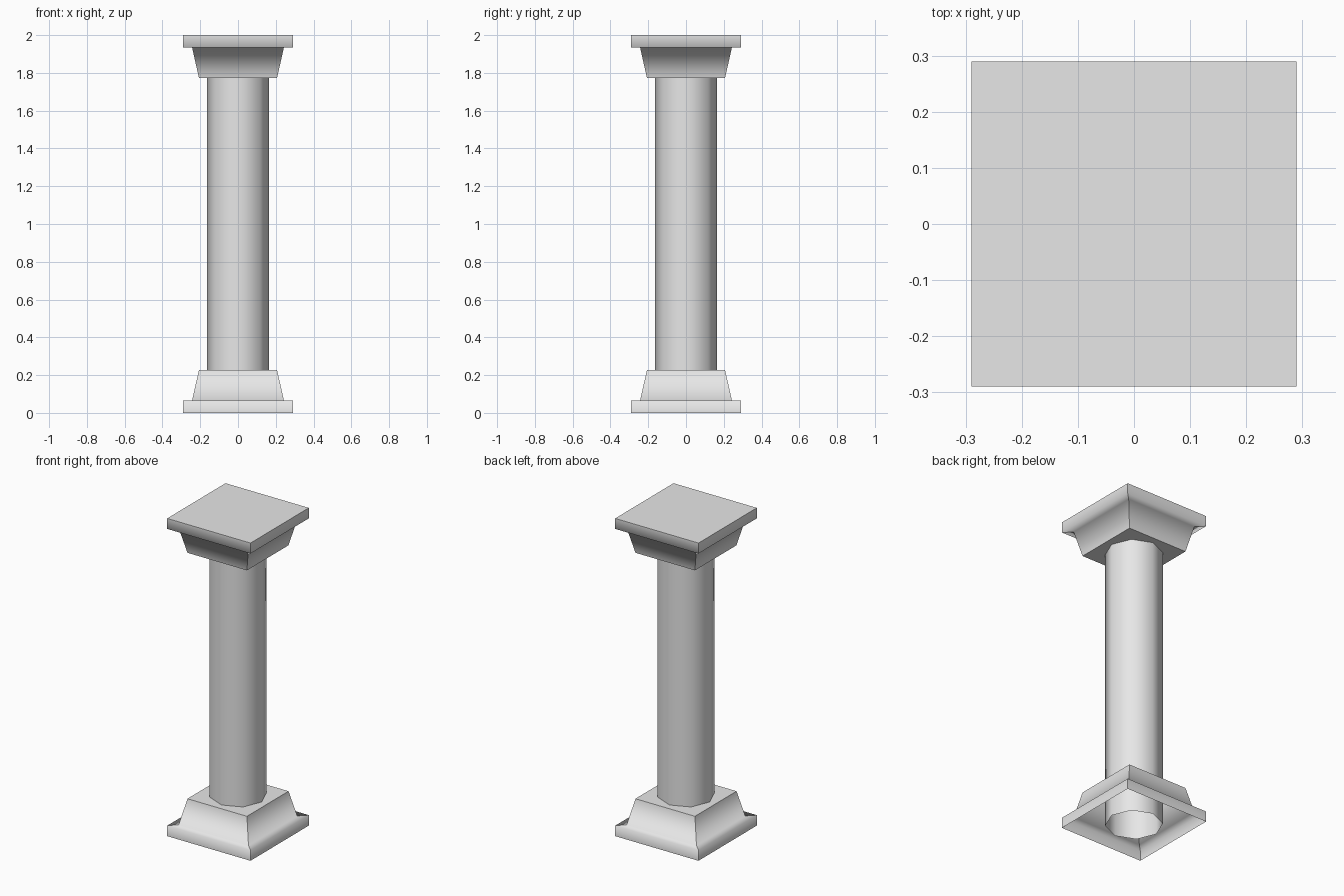
import bpy
import bmesh
from math import cos, sin, tau

if "Cube" in bpy.data.objects:
    bpy.data.objects.remove(bpy.data.objects["Cube"], do_unlink=True)

HEIGHT = 2.0
stone = bpy.data.materials.new("pale grey stone")
stone.use_nodes = True
GREY = (0.8, 0.8, 0.8, 1)
stone.diffuse_color = GREY
stone.node_tree.nodes["Principled BSDF"].inputs["Base Color"].default_value = GREY


def finish(bm, name):
    """Turn a bmesh into a named stone object."""
    mesh = bpy.data.meshes.new(name)
    bm.to_mesh(mesh)
    bm.free()
    mesh.materials.append(stone)
    obj = bpy.data.objects.new(name, mesh)
    bpy.context.collection.objects.link(obj)
    return obj


def loft(bm, profile, sides, turn):
    """Stack rings of (radius, z) and skin the walls smoothly."""
    rings = []
    for r, z in profile:
        angles = [tau * (i + turn) / sides for i in range(sides)]
        rings.append([bm.verts.new((r * cos(a), r * sin(a), z)) for a in angles])
    for low, high in zip(rings, rings[1:]):
        for i in range(sides):
            j = (i + 1) % sides
            bm.faces.new((low[i], low[j], high[j], high[i])).smooth = True
    return rings


def block(name, upside_down):
    """Square slab with a tapering block on it, hollow like a shell."""
    half_widths = [(0.29, 0), (0.29, 0.066), (0.243, 0.066), (0.207, 0.226)]
    bm = bmesh.new()
    rings = loft(bm, [(w * 2 ** 0.5, z) for w, z in half_widths], 4, 0.5)
    bm.faces.new(rings[-1])
    if upside_down:
        bm.faces.new(rings[0][::-1])
    # Keep the four corners and the flat ends crisp
    ends = set(rings[0] + rings[-1])
    for e in bm.edges:
        a, b = e.verts
        along_corner = a.co.x * b.co.x > 0 and a.co.y * b.co.y > 0
        e.smooth = not (along_corner or (a in ends and b in ends))
    if upside_down:
        for v in bm.verts:
            v.co.z = HEIGHT - v.co.z
        bmesh.ops.reverse_faces(bm, faces=bm.faces[:])
    return finish(bm, name)


# Base, open underneath, and the matching capital with a closed top
block("base", False)
block("capital", True)

# Eight-sided open tube running down through the hollow base
tube = bmesh.new()
loft(tube, [(0.165, 0), (0.165, HEIGHT - 0.05)], 8, 0)
finish(tube, "shaft")
